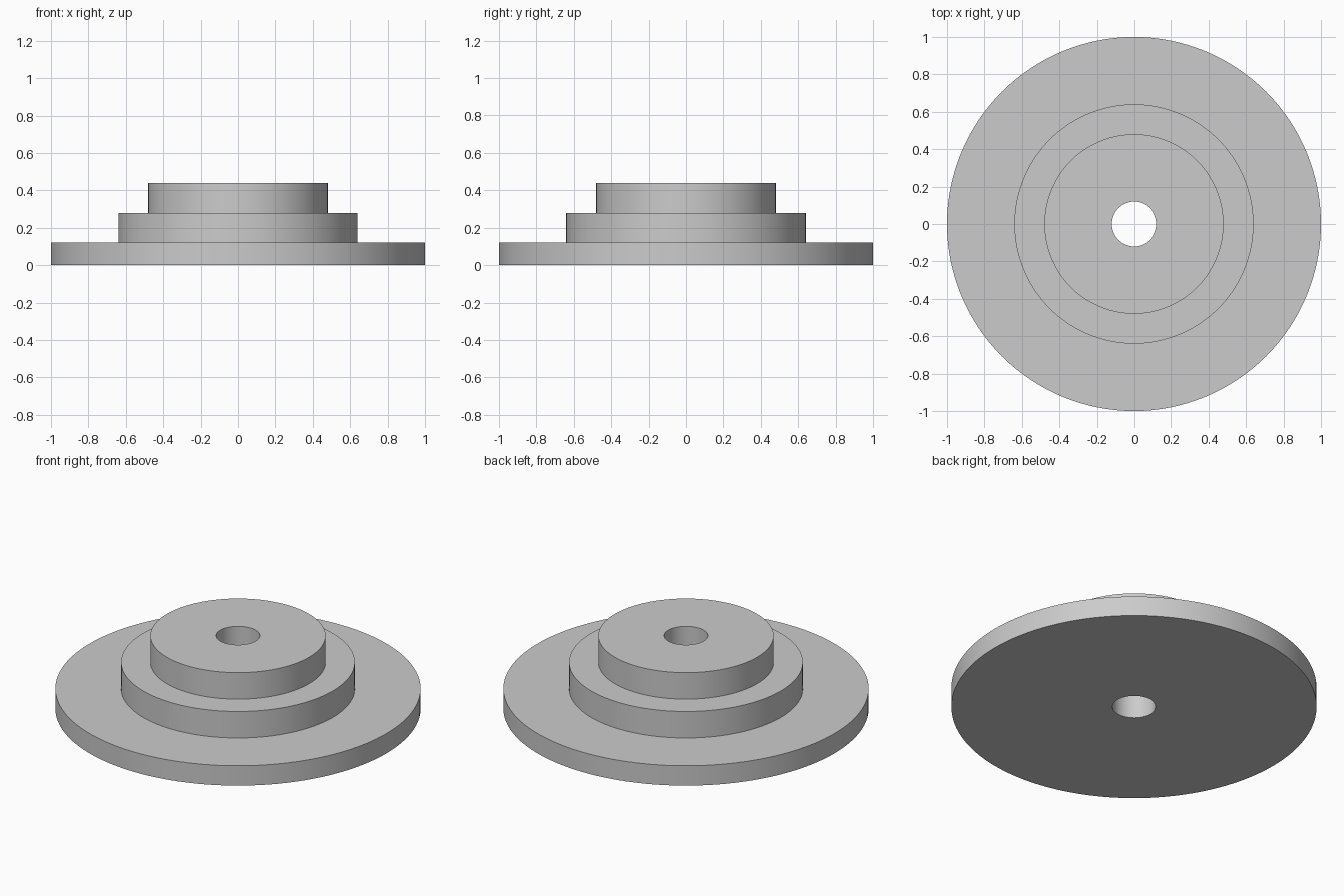
import bpy
import bmesh
from math import cos, sin, pi, radians

cube = bpy.data.objects.get("Cube")
if cube:
    bpy.data.objects.remove(cube, do_unlink=True)

SEGMENTS = 128

# Plain grey material
grey = bpy.data.materials.new("light_grey")
grey.use_nodes = True
colour = (0.6, 0.6, 0.6, 1)
grey.diffuse_color = colour
grey.node_tree.nodes["Principled BSDF"].inputs["Base Color"].default_value = colour


def lathe(name, profile):
    """Revolve a closed (radius, z) outline around the z axis."""
    bm = bmesh.new()
    rings = []
    for r, z in profile:
        angles = [2 * pi * i / SEGMENTS for i in range(SEGMENTS)]
        rings.append([bm.verts.new((r * cos(a), r * sin(a), z)) for a in angles])
    for low, high in zip(rings, rings[1:] + rings[:1]):
        for i in range(SEGMENTS):
            j = (i + 1) % SEGMENTS
            bm.faces.new((low[i], low[j], high[j], high[i]))
    bmesh.ops.recalc_face_normals(bm, faces=bm.faces)
    mesh = bpy.data.meshes.new(name)
    bm.to_mesh(mesh)
    bm.free()
    mesh.materials.append(grey)
    obj = bpy.data.objects.new(name, mesh)
    bpy.context.collection.objects.link(obj)
    return obj


# Stepped hub: wide flange, middle step, top step, all with a through bore
bore = 0.12
steps = [(1.0, 0.12), (0.64, 0.28), (0.48, 0.44)]
outline = [(bore, 0)]
bottom = 0
for radius, top in steps:
    outline += [(radius, bottom), (radius, top)]
    bottom = top
outline.append((bore, bottom))

hub = lathe("stepped_flange_hub", outline)

# Smooth round walls with sharp rims
bpy.ops.object.select_all(action="DESELECT")
hub.select_set(True)
bpy.context.view_layer.objects.active = hub
bpy.ops.object.shade_smooth_by_angle(angle=radians(30))
